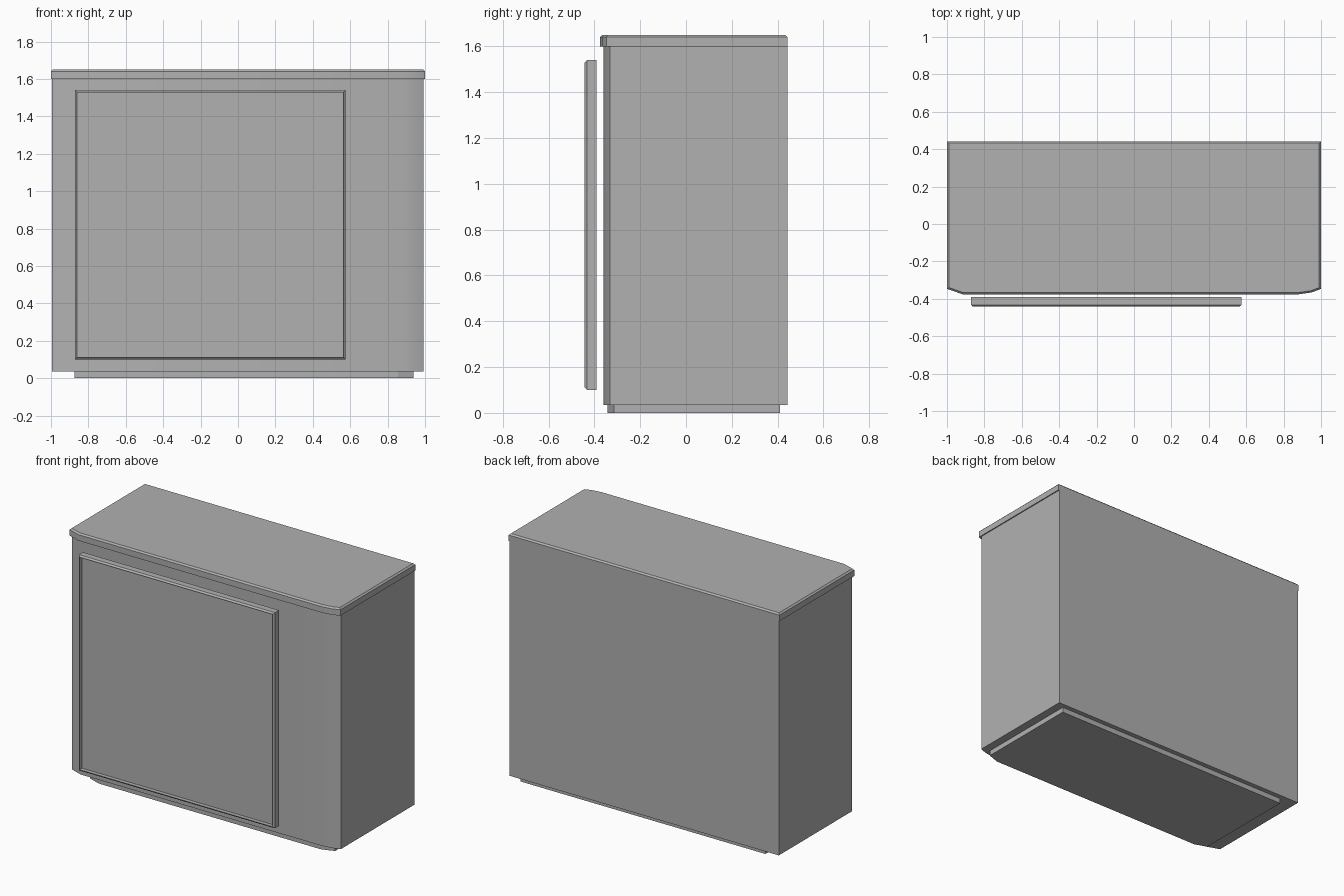
import bpy, bmesh, math

if "Cube" in bpy.data.objects:
    bpy.data.objects.remove(bpy.data.objects["Cube"])

# Mid-grey paint shared by every part
grey = bpy.data.materials.new("grey_paint")
grey.diffuse_color = (0.44, 0.44, 0.44, 1.0)
grey.use_nodes = True
grey.node_tree.nodes["Principled BSDF"].inputs["Base Color"].default_value = grey.diffuse_color


def prism(name, outline, z0, z1):
    """Extrude a plan outline (counter-clockwise, x/y) from z0 to z1."""
    bm = bmesh.new()
    face = bm.faces.new([bm.verts.new((x, y, z0)) for x, y in outline])
    ext = bmesh.ops.extrude_face_region(bm, geom=[face], use_keep_orig=True)
    verts = [v for v in ext["geom"] if isinstance(v, bmesh.types.BMVert)]
    bmesh.ops.translate(bm, vec=(0, 0, z1 - z0), verts=verts)
    bmesh.ops.recalc_face_normals(bm, faces=bm.faces)
    mesh = bpy.data.meshes.new(name)
    bm.to_mesh(mesh)
    bm.free()
    mesh.materials.append(grey)
    obj = bpy.data.objects.new(name, mesh)
    bpy.context.collection.objects.link(obj)
    return obj


def bevel_rim(obj, axis, value, width, recess=0.0):
    """Chamfer the edges in the plane axis = value, then optionally sink the face inside them."""
    bm = bmesh.new()
    bm.from_mesh(obj.data)
    rim = [e for e in bm.edges if all(abs(v.co[axis] - value) < 1e-4 for v in e.verts)]
    bmesh.ops.bevel(bm, geom=rim, offset=width, segments=1, profile=0.5, affect='EDGES')
    if recess:
        panel = [f for f in bm.faces if all(abs(v.co[axis] - value) < 1e-4 for v in f.verts)]
        bmesh.ops.inset_region(bm, faces=panel, thickness=0.002)
        bmesh.ops.inset_region(bm, faces=panel, thickness=0.0005, depth=-recess)
    bm.to_mesh(obj.data)
    bm.free()


def smooth(obj, degrees):
    bpy.ops.object.select_all(action='DESELECT')
    obj.select_set(True)
    bpy.context.view_layer.objects.active = obj
    bpy.ops.object.shade_smooth_by_angle(angle=math.radians(degrees))


def plan(left, right, front, back, rounded=True):
    """Cabinet outline: square back, chamfered left and rounded (or chamfered) right front corners."""
    curve = [(right - 0.12, front), (right - 0.05, front + 0.010)] if rounded else [(right - 0.082, front)]
    return [(left, back), (left, front + 0.029), (left + 0.085, front),
            *curve, (right, front + 0.029), (right, back)]


# Recessed plinth
base = prism("base", plan(-0.873, 0.937, -0.343, 0.41, rounded=False), 0.0, 0.035)

# Main cabinet body
body = prism("cabinet_body", plan(-0.995, 0.993, -0.361, 0.442), 0.035, 1.60)
smooth(body, 30)

# Overhanging top slab with a chamfered upper rim
top = prism("top_panel", plan(-1.0, 1.0, -0.376, 0.442), 1.60, 1.65)
bevel_rim(top, 2, 1.65, 0.010)
smooth(top, 30)

# Square door held just in front of the body, its face sunk inside a thin lip
door = prism("door_panel", [(-0.872, -0.442), (0.575, -0.442), (0.575, -0.39), (-0.872, -0.39)], 0.10, 1.54)
bevel_rim(door, 1, -0.442, 0.010, recess=0.025)
